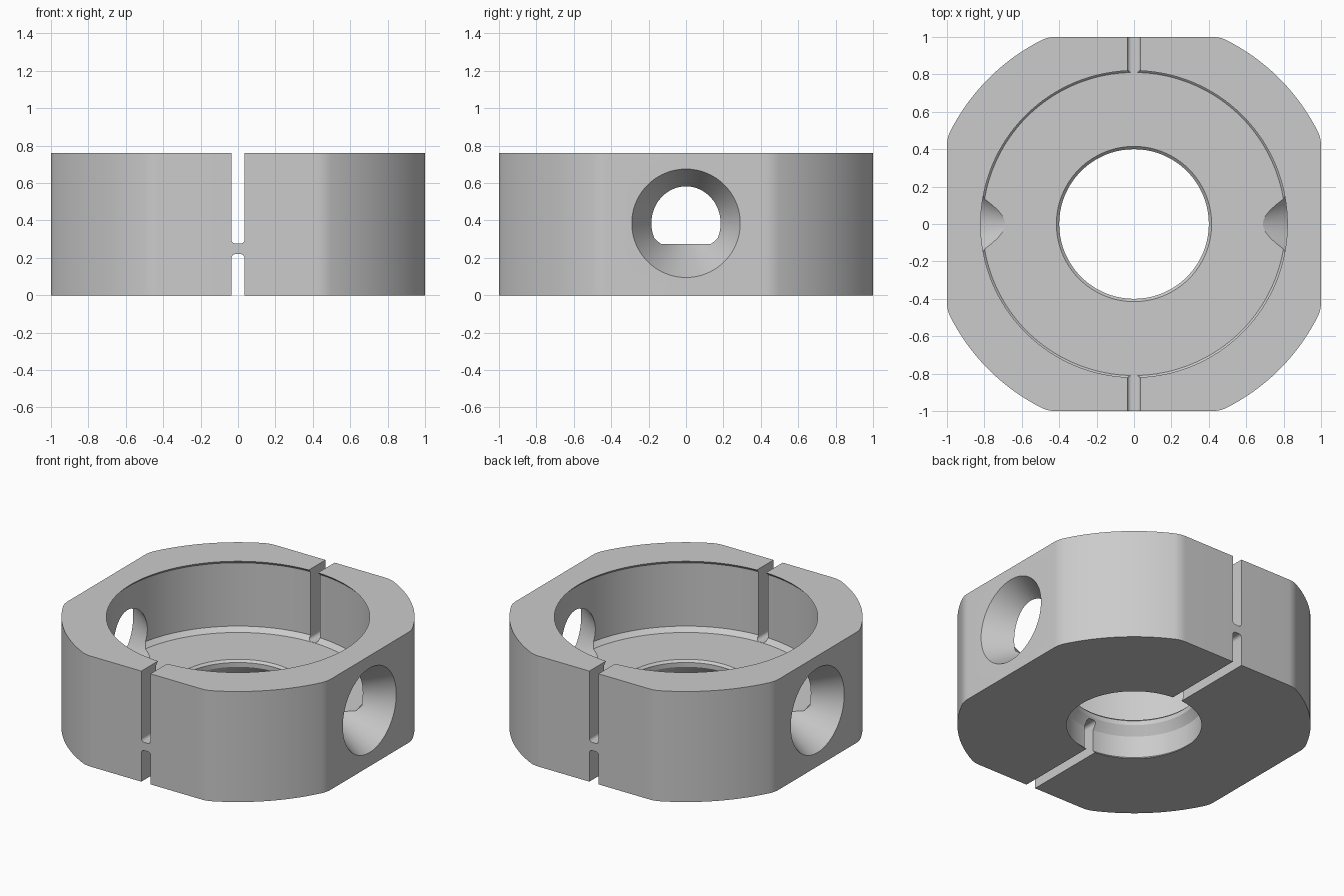
import bpy, bmesh
from math import sin, cos, pi, atan2, sqrt, radians
from mathutils import Matrix

cube = bpy.data.objects.get("Cube")
if cube:
    bpy.data.objects.remove(cube, do_unlink=True)

HEIGHT = 0.76
FLOOR = 0.275

grey = bpy.data.materials.new("plain grey")
grey.use_nodes = True
colour = (0.6, 0.6, 0.6, 1)
grey.diffuse_color = colour
grey.node_tree.nodes["Principled BSDF"].inputs["Base Color"].default_value = colour


def make_object(name, bm, matrix=Matrix()):
    bm.transform(matrix)
    bmesh.ops.recalc_face_normals(bm, faces=bm.faces)
    mesh = bpy.data.meshes.new(name)
    bm.to_mesh(mesh)
    bm.free()
    mesh.materials.append(grey)
    obj = bpy.data.objects.new(name, mesh)
    bpy.context.collection.objects.link(obj)
    return obj


def loft(name, loops, matrix=Matrix()):
    """Join equal closed loops of points with side walls and end caps."""
    bm = bmesh.new()
    rows = [[bm.verts.new(p) for p in loop] for loop in loops]
    n = len(rows[0])
    for low, high in zip(rows, rows[1:]):
        for i in range(n):
            j = (i + 1) % n
            bm.faces.new((low[i], low[j], high[j], high[i]))
    bm.faces.new(rows[0][::-1])
    bm.faces.new(rows[-1])
    return make_object(name, bm, matrix)


def lathe(name, profile, matrix=Matrix(), n=128):
    turns = [2 * pi * i / n for i in range(n)]
    return loft(name, [[(r * cos(a), r * sin(a), z) for a in turns]
                       for r, z in profile], matrix)


def arc(cx, cy, r, a0, a1, n):
    return [(cx + r * cos(a0 + (a1 - a0) * i / n),
             cy + r * sin(a0 + (a1 - a0) * i / n)) for i in range(n + 1)]


def outline(R=1.1, f=0.17):
    """Square with round corners, each blended into the flats by a fillet."""
    c = 1 - f
    x = sqrt((R - f) ** 2 - c ** 2)
    a = atan2(x, c)
    quarter = (arc(c, x, f, 0, a, 6)
               + arc(0, 0, R, a, pi / 2 - a, 20)[1:-1]
               + arc(x, c, f, pi / 2 - a, pi / 2, 6))
    points = []
    for k in range(4):
        ck, sk = cos(k * pi / 2), sin(k * pi / 2)
        points += [(px * ck - py * sk, px * sk + py * ck) for px, py in quarter]
    return points


def slot(name, z0, z1, rounded_z):
    """Long box along y, with the edges at one height rounded."""
    bm = bmesh.new()
    bmesh.ops.create_cube(bm, size=1, matrix=Matrix.Translation((0, 0, (z0 + z1) / 2))
                          @ Matrix.Diagonal((0.07, 2.4, z1 - z0, 1)))
    edges = [e for e in bm.edges
             if all(abs(v.co.z - rounded_z) < 1e-4 for v in e.verts)
             and abs(e.verts[0].co.y - e.verts[1].co.y) > 1]
    bmesh.ops.bevel(bm, geom=edges, offset=0.022, segments=6,
                    profile=0.5, affect='EDGES')
    return make_object(name, bm)


# Outer body
shape = outline()
body = loft("collar_body", [[(x, y, z) for x, y in shape] for z in (0, HEIGHT)])

# Large upper recess with undercut lip, and the stepped centre hole
cutters = [
    lathe("recess_cutter", [(0.81, FLOOR), (0.84, FLOOR + 0.03),
                            (0.84, HEIGHT - 0.02), (0.82, HEIGHT), (0.82, 0.9)]),
    lathe("hole_cutter", [(0.42, -0.1), (0.42, 0), (0.44, 0.02), (0.44, 0.17),
                          (0.40, 0.23), (0.40, 0.26), (0.415, FLOOR), (0.415, 0.4)]),
]

# Conical side holes
for side, sign in (("left", 1), ("right", -1)):
    place = (Matrix.Translation((0, 0, 0.385))
             @ Matrix.Rotation(sign * pi / 2, 4, 'Y'))
    cutters.append(lathe(side + "_cone_cutter",
                         [(0.01, 0.517), (0.29, 1.0), (0.348, 1.1)], place, 96))

# Slots above and below the thin web
cutters.append(slot("upper_slot_cutter", FLOOR + 0.001, 0.95, FLOOR + 0.001))
cutters.append(slot("lower_slot_cutter", -0.2, 0.22, 0.22))

bpy.ops.object.select_all(action='DESELECT')
body.select_set(True)
bpy.context.view_layer.objects.active = body
for cutter in cutters:
    cutter.hide_render = True
    mod = body.modifiers.new(cutter.name, 'BOOLEAN')
    mod.operation = 'DIFFERENCE'
    mod.solver = 'EXACT'
    mod.object = cutter
    bpy.ops.object.modifier_apply(modifier=mod.name)
    bpy.data.objects.remove(cutter, do_unlink=True)

bpy.ops.object.shade_smooth_by_angle(angle=radians(28))
